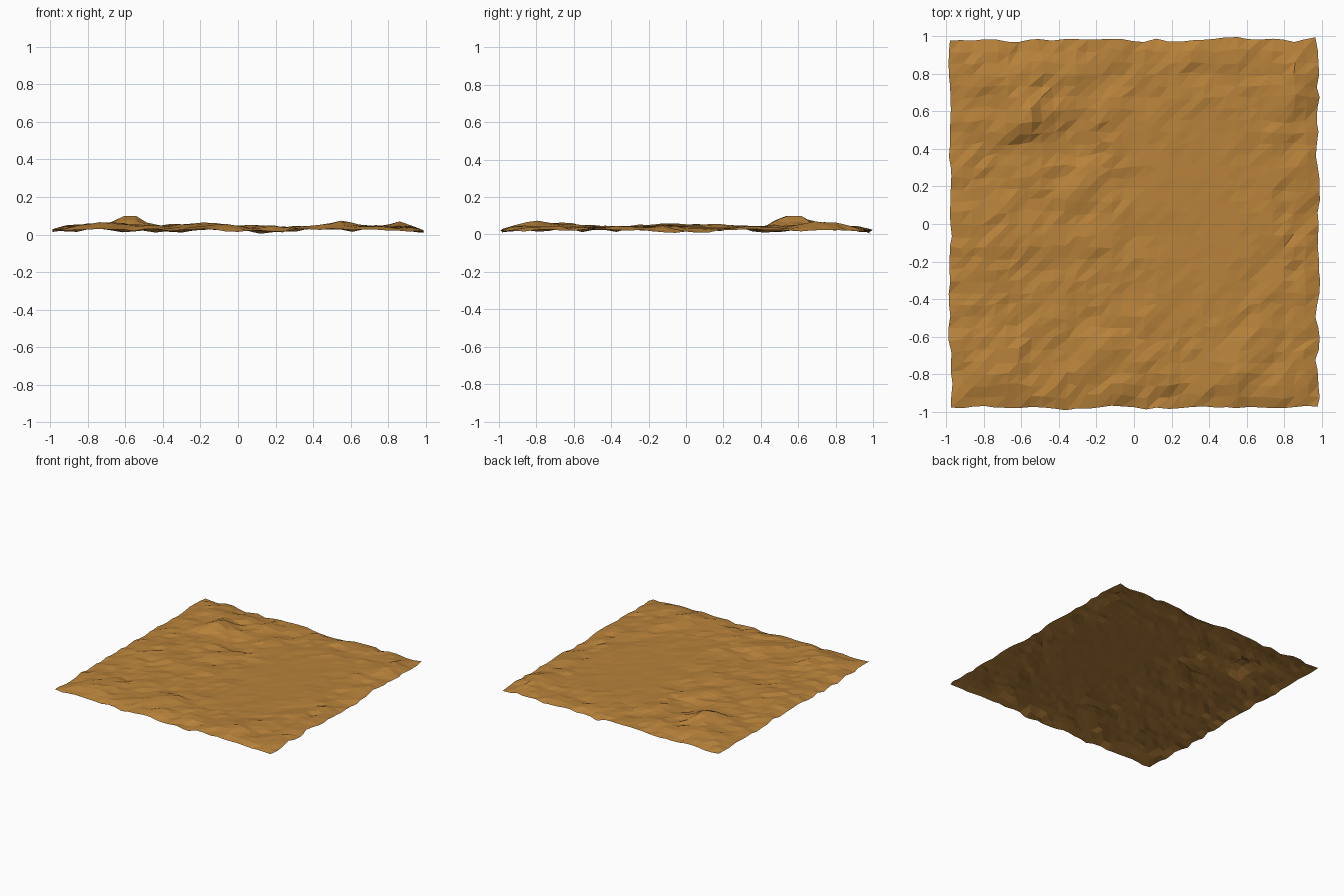
import bpy, bmesh, math
from mathutils import Vector, noise

if "Cube" in bpy.data.objects:
    bpy.data.objects.remove(bpy.data.objects["Cube"])

N = 32  # cells per side

# Upper height limits read along x and along y
FRONT = [(-1, .035), (-.92, .055), (-.72, .085), (-.57, .115), (-.4, .085), (-.33, .065),
         (0, .078), (.3, .062), (.48, .085), (.6, .085), (.8, .068), (.85, .08), (.92, .055), (1, .025)]
SIDE = [(-1, .03), (-.9, .06), (-.8, .09), (-.6, .07), (-.4, .05), (-.3, .05), (-.08, .09),
        (.2, .072), (.3, .08), (.4, .075), (.58, .115), (.7, .08), (.78, .09), (.9, .06), (1, .03)]
# Local hills and dips: x, y, height, radius
BUMPS = [(-.57, .57, .055, .12), (-.33, .44, -.035, .09), (.52, -.78, .03, .13),
         (-.72, -.08, .02, .2), (.86, .74, .028, .1), (-.15, -.72, .02, .15),
         (-.75, .78, .025, .12), (-.7, -.8, .02, .14), (-.35, .1, .015, .15)]


def limit(profile, t):
    t = max(-1, min(1, t))
    for (a, za), (b, zb) in zip(profile, profile[1:]):
        if t <= b:
            return za + (zb - za) * (t - a) / (b - a)
    return profile[-1][1]


def ground_point(u, v):
    # Calm basin right of the middle, broken ground elsewhere
    calm = math.exp(-((u - .33) / .36) ** 4 - ((v - .1) / .6) ** 4)
    rough = 1 - .85 * calm
    d = noise.noise_vector(Vector((u * 7, v * 7, 3.7))) * .6 \
        + noise.noise_vector(Vector((u * 15, v * 15, 9.1))) * .4
    x = u + d.x * .035 * rough
    y = v + d.y * .035 * rough
    edge = 1 - max(abs(u), abs(v))
    z = .026 + .018 * min(1, edge / .12) + d.z * .034 * rough
    for bx, by, h, r in BUMPS:
        z += h * math.exp(-((u - bx) ** 2 + (v - by) ** 2) / r ** 2)
    z = max(.004, min(z, limit(FRONT, x), limit(SIDE, y)))
    return Vector((max(-.998, min(.998, x)), max(-.998, min(.998, y)), z))


# Ground sheet, low-poly triangles
bm = bmesh.new()
grid = [[bm.verts.new(ground_point((-1 + 2 * i / N) * .98, (-1 + 2 * j / N) * .98))
         for j in range(N + 1)] for i in range(N + 1)]
for i in range(N):
    for j in range(N):
        a, b, c, d = grid[i][j], grid[i + 1][j], grid[i + 1][j + 1], grid[i][j + 1]
        bm.faces.new((a, b, c))
        bm.faces.new((a, c, d))

# Fit to the floor and centre
lo = min(v.co.z for v in bm.verts)
for v in bm.verts:
    v.co.z -= lo - .004

mesh = bpy.data.meshes.new("rough_ground")
bm.to_mesh(mesh)
bm.free()
ground = bpy.data.objects.new("rough_ground", mesh)
bpy.context.collection.objects.link(ground)

mat = bpy.data.materials.new("ochre earth")
mat.diffuse_color = (.477, .223, .043, 1)
mat.use_nodes = True
mat.node_tree.nodes["Principled BSDF"].inputs["Base Color"].default_value = mat.diffuse_color
mesh.materials.append(mat)
